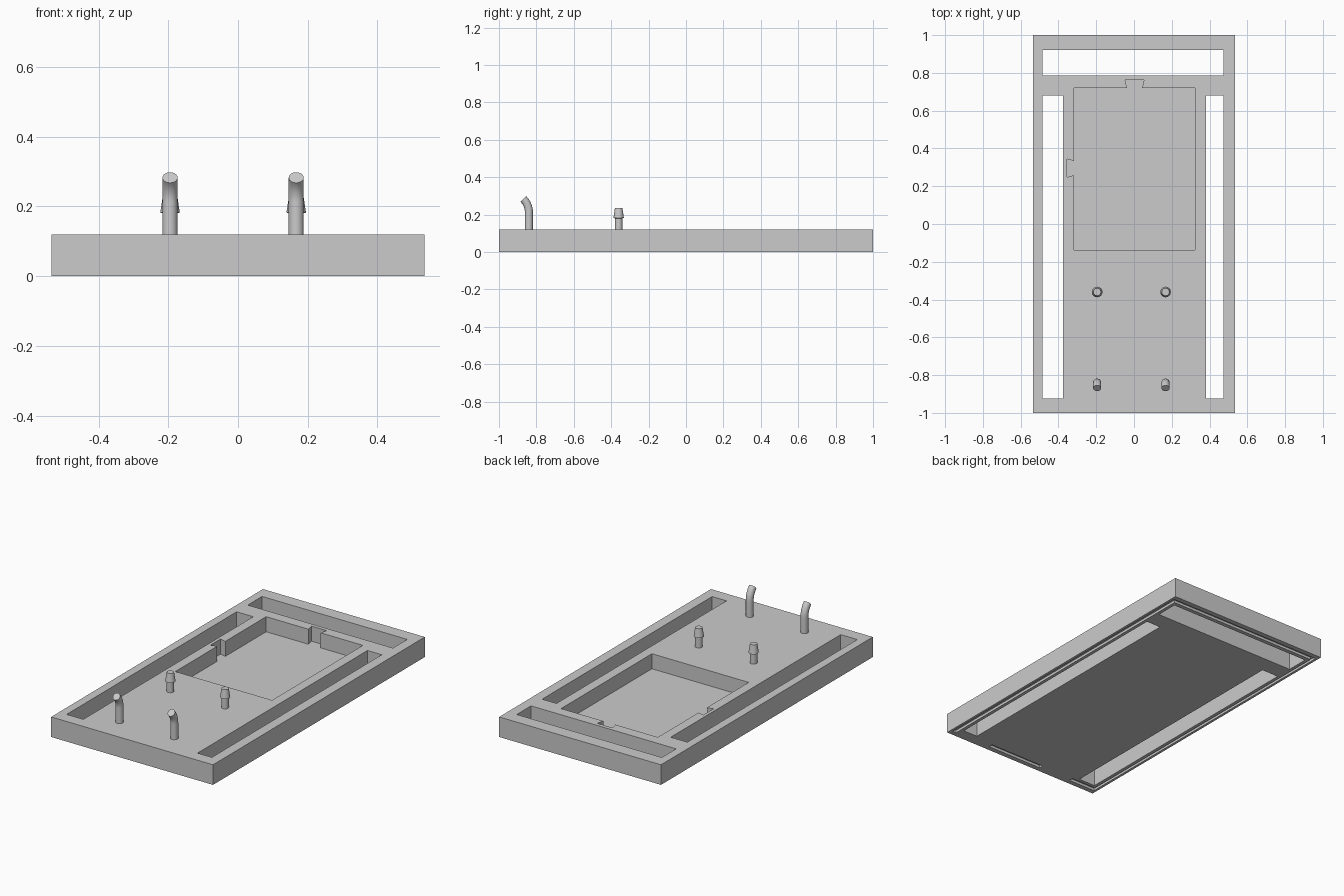
import bpy, bmesh
from math import sin, cos, pi
from mathutils import Vector

if "Cube" in bpy.data.objects:
    bpy.data.objects.remove(bpy.data.objects["Cube"])


def finish(name, bm):
    bmesh.ops.recalc_face_normals(bm, faces=bm.faces)
    me = bpy.data.meshes.new(name)
    bm.to_mesh(me)
    bm.free()
    ob = bpy.data.objects.new(name, me)
    bpy.context.collection.objects.link(ob)
    return ob


def prism(name, outline, z0, z1):
    bm = bmesh.new()
    face = bm.faces.new([bm.verts.new((x, y, z0)) for x, y in outline])
    res = bmesh.ops.extrude_face_region(bm, geom=[face])
    verts = [v for v in res["geom"] if isinstance(v, bmesh.types.BMVert)]
    bmesh.ops.translate(bm, verts=verts, vec=(0, 0, z1 - z0))
    return finish(name, bm)


def rect(x0, x1, y0, y1):
    return [(x0, y0), (x1, y0), (x1, y1), (x0, y1)]


def cut(target, cutter):
    cutter.hide_render = True
    mod = target.modifiers.new(cutter.name, 'BOOLEAN')
    mod.operation = 'DIFFERENCE'
    mod.solver = 'EXACT'
    mod.object = cutter
    bpy.context.view_layer.objects.active = target
    bpy.ops.object.modifier_apply(modifier=mod.name)
    bpy.data.objects.remove(cutter)


def peg(name, x, y, rings, sides=24):
    # rings: (y offset, z, radius, tilt towards the front)
    bm = bmesh.new()
    loops = []
    for dy, z, r, t in rings:
        loops.append([bm.verts.new(Vector((x, y + dy, z)) + r * Vector(
            (cos(a), sin(a) * cos(t), sin(a) * sin(t))))
            for a in (2 * pi * i / sides for i in range(sides))])
    for lo, hi in zip(loops, loops[1:]):
        for i in range(sides):
            j = (i + 1) % sides
            bm.faces.new((lo[i], lo[j], hi[j], hi[i]))
    bm.faces.new(loops[0])
    bm.faces.new(loops[-1])
    ob = finish(name, bm)
    bpy.ops.object.select_all(action='DESELECT')
    ob.select_set(True)
    bpy.context.view_layer.objects.active = ob
    bpy.ops.object.shade_smooth_by_angle(angle=0.6)


# base plate with through slots
plate = prism("base_plate", rect(-0.535, 0.535, -1, 1), 0, 0.12)
for name, r in (("back_slot", (-0.485, 0.475, 0.785, 0.92)),
                ("left_slot", (-0.485, -0.375, -0.925, 0.68)),
                ("right_slot", (0.38, 0.475, -0.925, 0.68))):
    cut(plate, prism(name, rect(*r), -0.1, 0.3))

# blind pocket with two dovetail notches
pocket = [(-0.318, -0.138), (0.322, -0.138), (0.322, 0.72), (0.043, 0.72),
          (0.053, 0.762), (-0.047, 0.762), (-0.037, 0.72), (-0.318, 0.72),
          (-0.318, 0.334), (-0.356, 0.344), (-0.356, 0.248), (-0.318, 0.258)]
cut(plate, prism("pocket", pocket, 0.03, 0.3))

# shallow grooves under the rim
for name, r in (("groove_left", (-0.52, -0.505, -0.97, 0.97)),
                ("groove_right", (0.495, 0.52, -0.97, 0.97)),
                ("groove_back", (-0.52, 0.52, 0.945, 0.97)),
                ("groove_front", (-0.12, 0.25, -0.97, -0.945)),
                ("groove_front_left", (-0.52, -0.34, -0.97, -0.945))):
    cut(plate, prism(name, rect(*r), -0.1, 0.015))

# barbed pegs and hooked pegs
barb = [(0, 0.11, 0.02, 0), (0, 0.18, 0.02, 0), (0, 0.182, 0.028, 0),
        (0, 0.235, 0.02, 0)]
hook = [(0, 0.11, 0.0215, 0)]
for k in range(9):
    a = k / 8 * pi / 4
    hook.append((-0.1 * (1 - cos(a)), 0.212 + 0.1 * sin(a), 0.0215, a))
for side, x in (("left", -0.195), ("right", 0.167)):
    peg(f"{side}_barbed_peg", x, -0.36, barb)
    peg(f"{side}_hooked_peg", x, -0.84, hook)
